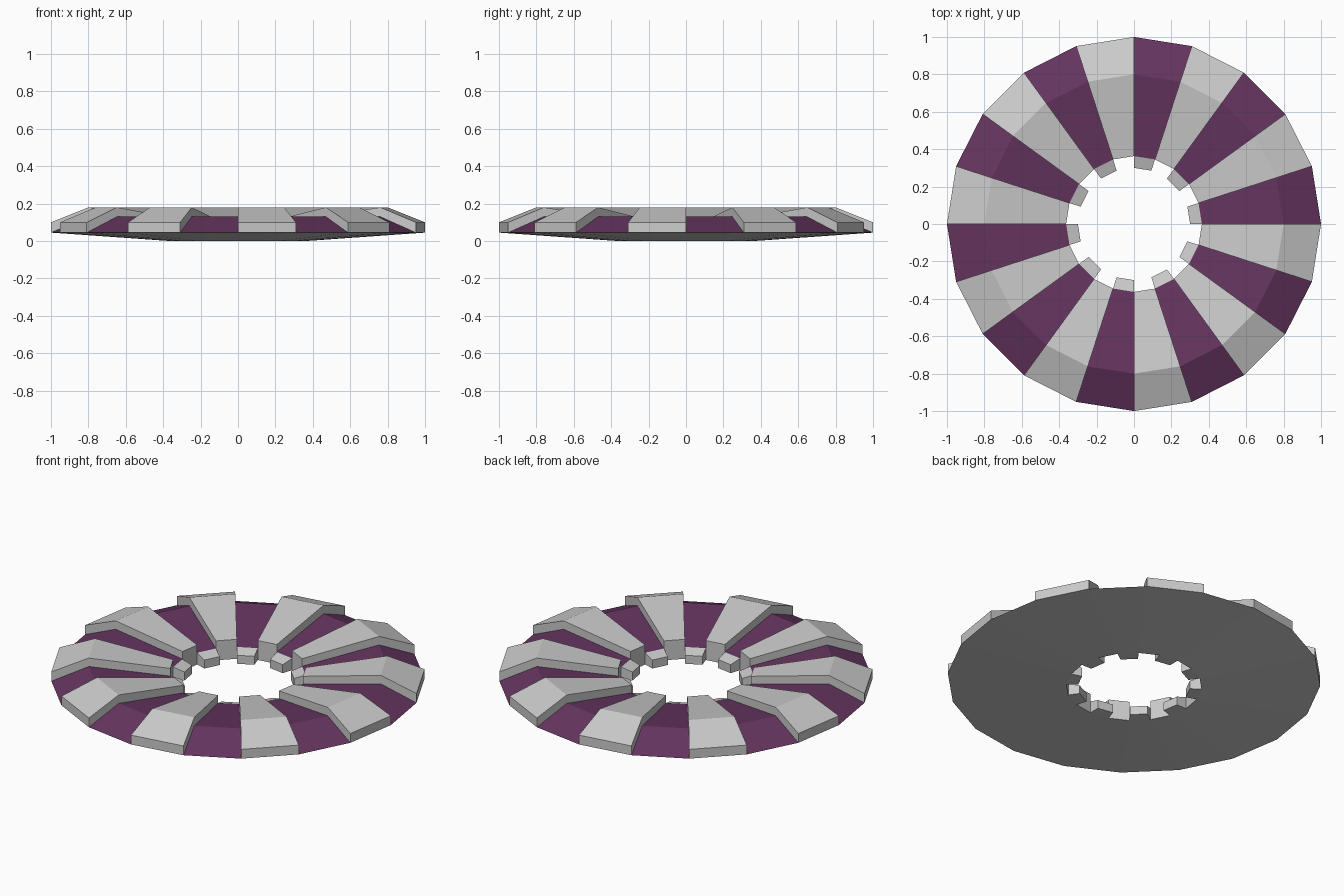
import bpy, bmesh
from math import cos, sin, pi

if "Cube" in bpy.data.objects:
    bpy.data.objects.remove(bpy.data.objects["Cube"])

SECTORS = 20
STEP = 2 * pi / SECTORS

purple = bpy.data.materials.new("purple")
purple.diffuse_color = (0.13, 0.035, 0.115, 1)
purple.use_nodes = True
purple.node_tree.nodes["Principled BSDF"].inputs["Base Color"].default_value = purple.diffuse_color


def sectors(name, which, strip, side=None, mat=None):
    """Sweep a (radius, z) profile across flat sectors, optionally capping both sides."""
    bm = bmesh.new()

    def pt(p, k):
        return bm.verts.new((p[0] * cos(k * STEP), p[0] * sin(k * STEP), p[1]))

    for k in which:
        for a, b in zip(strip, strip[1:]):
            bm.faces.new([pt(a, k), pt(a, k + 1), pt(b, k + 1), pt(b, k)])
        if side:
            bm.faces.new([pt(p, k) for p in side])
            bm.faces.new([pt(p, k + 1) for p in reversed(side)])
    bmesh.ops.remove_doubles(bm, verts=bm.verts, dist=1e-5)
    mesh = bpy.data.meshes.new(name)
    bm.to_mesh(mesh)
    bm.free()
    if mat:
        mesh.materials.append(mat)
    obj = bpy.data.objects.new(name, mesh)
    bpy.context.collection.objects.link(obj)
    return obj


even = range(0, SECTORS, 2)
odd = range(1, SECTORS, 2)

R_IN, R_MID, R_OUT, R_TAB = 0.363, 0.8, 1.0, 0.30
inner_low, rim_low = (R_IN, 0.0), (R_OUT, 0.045)
panel = [rim_low, (R_MID, 0.13), (R_IN, 0.07)]
block = [rim_low, (R_OUT, 0.10), (R_MID, 0.18), (R_IN, 0.115)]

# Shallow conical underside
sectors("underside", range(SECTORS), [inner_low, rim_low])

# Recessed purple panels
sectors("recessed_panels", even, panel, mat=purple)

# Raised grey blocks between the panels, with walls down to the panels
sectors("raised_blocks", odd, block + [inner_low],
        side=block + [panel[2], panel[1]])

# Small tabs poking into the centre hole
tab = [panel[2], (R_TAB, 0.05), (R_TAB, 0.0), inner_low]
sectors("inner_tabs", even, tab, side=tab)
